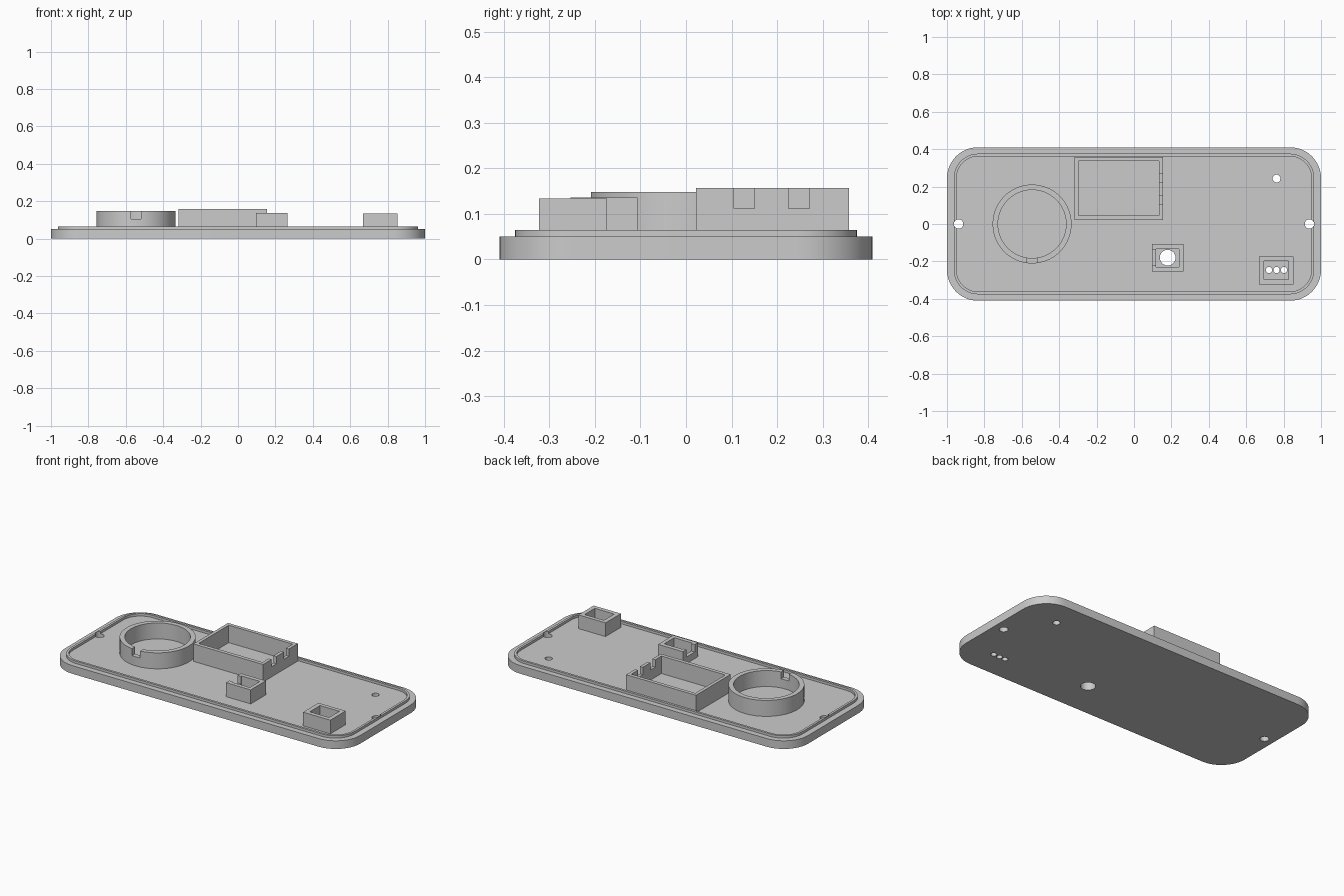
import bpy, bmesh, math

if "Cube" in bpy.data.objects:
    bpy.data.objects.remove(bpy.data.objects["Cube"])

grey = bpy.data.materials.new("light_grey_plastic")
grey.diffuse_color = (0.6, 0.6, 0.6, 1)
grey.use_nodes = True
grey.node_tree.nodes["Principled BSDF"].inputs["Base Color"].default_value = grey.diffuse_color

FLOOR = 0.05


def rect(x0, x1, y0, y1):
    return [(x0, y0), (x1, y0), (x1, y1), (x0, y1)]


def circle(x, y, r, n=48):
    return [(x + r * math.cos(2 * math.pi * i / n), y + r * math.sin(2 * math.pi * i / n)) for i in range(n)]


def rounded(hx, hy, r, n=12):
    pts = []
    for k, (sx, sy) in enumerate([(1, 1), (-1, 1), (-1, -1), (1, -1)]):
        for i in range(n + 1):
            a = math.pi / 2 * (k + i / n)
            pts.append((sx * (hx - r) + r * math.cos(a), sy * (hy - r) + r * math.sin(a)))
    return pts


def solid(name, outer, z0, z1, inner=None):
    """Extruded outline; with an inner outline of equal length it is a hollow wall."""
    bm = bmesh.new()
    n = len(outer)

    def loop(pts, z):
        return [bm.verts.new((x, y, z)) for x, y in pts]

    def bridge(a, b):
        for i in range(n):
            j = (i + 1) % n
            bm.faces.new((a[i], a[j], b[j], b[i]))

    lo, hi = loop(outer, z0), loop(outer, z1)
    bridge(lo, hi)
    if inner:
        ilo, ihi = loop(inner, z0), loop(inner, z1)
        bridge(hi, ihi)
        bridge(ihi, ilo)
        bridge(ilo, lo)
    else:
        bm.faces.new(hi)
        bm.faces.new(lo[::-1])
    bmesh.ops.recalc_face_normals(bm, faces=bm.faces)
    me = bpy.data.meshes.new(name)
    bm.to_mesh(me)
    bm.free()
    me.materials.append(grey)
    ob = bpy.data.objects.new(name, me)
    bpy.context.collection.objects.link(ob)
    return ob


def cut(ob, outlines, z0, z1):
    """Subtract extruded outlines from an object."""
    for outline in outlines:
        cutter = solid("cutter", outline, z0, z1)
        mod = ob.modifiers.new("cut", 'BOOLEAN')
        mod.operation, mod.solver, mod.object = 'DIFFERENCE', 'EXACT', cutter
        bpy.context.view_layer.objects.active = ob
        bpy.ops.object.modifier_apply(modifier=mod.name)
        bpy.data.objects.remove(cutter)


# Base plate and raised locating lip
plate = solid("base_plate", rounded(1.0, 0.41, 0.165), 0, FLOOR)
lip = solid("locating_lip", rounded(0.963, 0.376, 0.13), FLOOR, 0.065, rounded(0.949, 0.362, 0.116))

# Screw holes at both ends, also notching the lip
screws = [circle(s * 0.938, 0, 0.025, 32) for s in (-1, 1)]
cut(lip, screws, -0.1, 0.2)

# Through holes: screws, indicator, button and three sensor pins
pins = [circle(x, -0.246, 0.017, 24) for x in (0.722, 0.762, 0.802)]
holes = screws + pins + [circle(0.762, 0.243, 0.021, 32), circle(0.18, -0.18, 0.042)]
cut(plate, holes, -0.1, 0.2)

# Round holder with a wire notch at the front
ring = solid("round_holder", circle(-0.545, 0, 0.211, 96), FLOOR, 0.148, circle(-0.545, 0, 0.182, 96))
cut(ring, [rect(-0.572, -0.518, -0.25, -0.15)], 0.106, 0.2)

# Large tray with two wire notches on its right wall
tray = solid("large_tray", rect(-0.318, 0.155, 0.022, 0.358), FLOOR, 0.157, rect(-0.298, 0.135, 0.045, 0.336))
cut(tray, [rect(0.1, 0.2, 0.105, 0.151), rect(0.1, 0.2, 0.225, 0.271)], 0.112, 0.2)

# Button socket with an open left wall
socket = solid("button_socket", rect(0.096, 0.264, -0.254, -0.107), FLOOR, 0.136, rect(0.118, 0.241, -0.23, -0.133))
cut(socket, [rect(0.05, 0.13, -0.222, -0.14)], 0.09, 0.2)

# Sensor socket
pin_socket = solid("sensor_socket", rect(0.668, 0.852, -0.323, -0.174), FLOOR, 0.134,
                   rect(0.695, 0.826, -0.297, -0.198))

# Smooth the curved walls, keep edges sharp
bpy.ops.object.select_all(action='DESELECT')
for ob in (plate, lip, ring):
    ob.select_set(True)
bpy.context.view_layer.objects.active = plate
bpy.ops.object.shade_smooth_by_angle(angle=math.radians(30))
